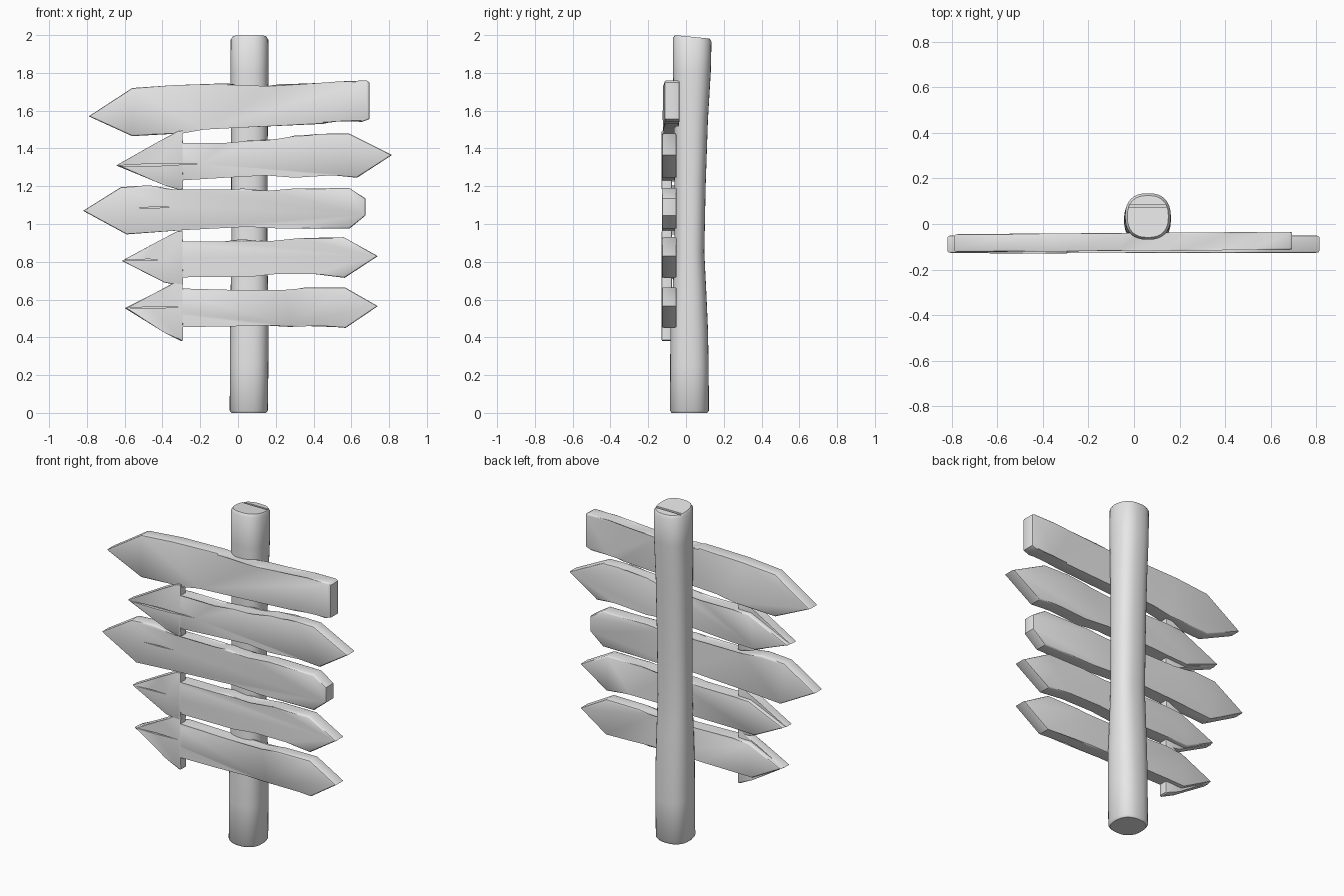
import bpy, bmesh, math

if "Cube" in bpy.data.objects:
    bpy.data.objects.remove(bpy.data.objects["Cube"])

wood = bpy.data.materials.new("pale_grey_wood")
wood.diffuse_color = (0.8, 0.8, 0.8, 1)
wood.use_nodes = True
wood.node_tree.nodes["Principled BSDF"].inputs["Base Color"].default_value = wood.diffuse_color


def finish(bm, name):
    bmesh.ops.recalc_face_normals(bm, faces=bm.faces)
    me = bpy.data.meshes.new(name)
    bm.to_mesh(me)
    bm.free()
    me.materials.append(wood)
    ob = bpy.data.objects.new(name, me)
    bpy.context.scene.collection.objects.link(ob)
    return ob


def select(ob):
    bpy.ops.object.select_all(action='DESELECT')
    bpy.context.view_layer.objects.active = ob
    ob.select_set(True)


def smooth(ob, angle=35):
    select(ob)
    bpy.ops.object.shade_smooth_by_angle(angle=math.radians(angle))


def prism(name, pts, front, back, bevel=0.0, yaw=0.0):
    """Extrude an x/z outline from front to back and round its rims."""
    bm = bmesh.new()
    a = [bm.verts.new((x, front + yaw * x, z)) for x, z in pts]
    b = [bm.verts.new((x, back + yaw * x, z)) for x, z in pts]
    n = len(pts)
    caps = [bm.faces.new(a), bm.faces.new(b[::-1])]
    for i in range(n):
        j = (i + 1) % n
        bm.faces.new((a[i], b[i], b[j], a[j]))
    if bevel:
        rims = list({e for f in caps for e in f.edges})
        bmesh.ops.bevel(bm, geom=rims, offset=bevel, segments=2, profile=0.5,
                        affect='EDGES', clamp_overlap=True)
    return finish(bm, name)


def cut(ob, cutter):
    select(ob)
    m = ob.modifiers.new("cut", 'BOOLEAN')
    m.operation, m.solver, m.object = 'DIFFERENCE', 'EXACT', cutter
    bpy.ops.object.modifier_apply(modifier=m.name)


def sign(name, pts, head=None, crack=None, front=-0.127, back=-0.05, yaw=0.0):
    """One board, with an optional barbed arrowhead and an optional long crack."""
    parts = [prism(name + "_board", pts, front, back, 0.009, yaw)]
    if head:
        parts.append(prism(name + "_arrowhead", head, -0.129, -0.075, 0.006))
    if crack:
        x0, z0, x1, z1, w = crack
        xm, zm = (x0 + x1) / 2, (z0 + z1) / 2
        c = prism("crack_cutter", [(x0, z0), (xm, zm + w), (x1, z1), (xm, zm - w)],
                  -0.2, -0.112)
        for p in parts:
            cut(p, c)
        bpy.data.objects.remove(c)
    for p in parts:
        smooth(p)


# Post: rounded-square rings (z, centre x, centre y, radius x, radius y)
rings = [(0, .057, .018, .092, .094), (.012, .057, .018, .101, .103),
         (.25, .059, .018, .102, .102), (.45, .06, .017, .102, .099),
         (.65, .06, .018, .099, .089), (.85, .06, .018, .095, .079),
         (1.2, .06, .021, .096, .083), (1.55, .06, .026, .098, .09),
         (1.8, .061, .031, .101, .1), (1.985, .061, .033, .1, .102),
         (2.0, .061, .033, .09, .092)]
SIDES = 32


def power(v):
    return math.copysign(abs(v) ** 0.82, v)


bm = bmesh.new()
loops = []
for z, cx, cy, rx, ry in rings:
    loop = []
    for k in range(SIDES):
        t = 2 * math.pi * k / SIDES
        y = ry * power(math.sin(t))
        tilt = 0.1 * (y + ry) if z > 1.9 else 0
        loop.append(bm.verts.new((cx + rx * power(math.cos(t)), cy + y, z - tilt)))
    loops.append(loop)
for lo, hi in zip(loops, loops[1:]):
    for k in range(SIDES):
        j = (k + 1) % SIDES
        bm.faces.new((lo[k], lo[j], hi[j], hi[k]))
bm.faces.new(loops[0][::-1])
bm.faces.new(loops[-1])
post = finish(bm, "post")

# Split across the top of the post
split = prism("split_cutter", [(-.022, 1.975), (.143, 1.975), (.143, 2.1), (-.022, 2.1)],
              0.072, 0.086)
cut(post, split)
bpy.data.objects.remove(split)
smooth(post, 40)

# Top sign: pointed left, square right
sign("top_sign",
     [(-.79, 1.57), (-.56, 1.72), (-.34, 1.735), (-.055, 1.745), (.02, 1.727),
      (.155, 1.73), (.23, 1.742), (.42, 1.737), (.54, 1.755), (.68, 1.76),
      (.695, 1.75), (.695, 1.555), (.655, 1.54), (.54, 1.553), (.45, 1.53),
      (.01, 1.51), (-.18, 1.5), (-.29, 1.48), (-.56, 1.465)],
     front=-0.118, back=-0.039, yaw=0.007)

# Second sign: barbed arrow left, point right
sign("second_sign",
     [(-.64, 1.31), (-.38, 1.43), (-.28, 1.43), (-.07, 1.42), (.06, 1.443),
      (.2, 1.44), (.3, 1.468), (.43, 1.468), (.48, 1.48), (.59, 1.478), (.815, 1.365),
      (.63, 1.245), (.5, 1.258), (.3, 1.245), (.15, 1.257), (-.07, 1.245),
      (-.28, 1.232), (-.42, 1.225)],
     head=[(-.645, 1.31), (-.42, 1.437), (-.32, 1.49), (-.293, 1.495),
           (-.29, 1.185), (-.31, 1.18), (-.39, 1.205)],
     crack=(-.66, 1.308, -.2, 1.32, .007))

# Middle sign: pointed left, clipped corners right
sign("middle_sign",
     [(-.82, 1.07), (-.62, 1.195), (-.47, 1.205), (-.335, 1.182), (-.07, 1.173),
      (.02, 1.188), (.16, 1.176), (.3, 1.188), (.59, 1.19), (.675, 1.135),
      (.675, 1.045), (.59, .975), (.245, .975), (.05, .985), (-.285, .968), (-.59, .945)],
     crack=(-.54, 1.085, -.34, 1.09, .003))

# Fourth sign: barbed arrow left, point right
sign("fourth_sign",
     [(-.61, .805), (-.38, .905), (-.28, .908), (-.07, .908), (.02, .92), (.17, .9),
      (.325, .925), (.56, .93), (.74, .83), (.565, .715), (.405, .735),
      (.2, .735), (.06, .72), (-.28, .718), (-.42, .71)],
     head=[(-.615, .805), (-.43, .905), (-.32, .962), (-.293, .965),
           (-.29, .68), (-.31, .675), (-.39, .69)],
     crack=(-.6, .808, -.38, .813, .003))

# Bottom sign: barbed arrow left, point right
sign("bottom_sign",
     [(-.595, .555), (-.38, .655), (-.28, .658), (.01, .65), (.245, .642), (.35, .663),
      (.565, .665), (.74, .565), (.57, .45), (.38, .468), (.28, .455),
      (.14, .463), (-.07, .457), (-.28, .455), (-.4, .45)],
     head=[(-.6, .555), (-.43, .64), (-.32, .7), (-.293, .705),
           (-.29, .385), (-.3, .38), (-.39, .425)],
     crack=(-.61, .555, -.3, .56, .004))
